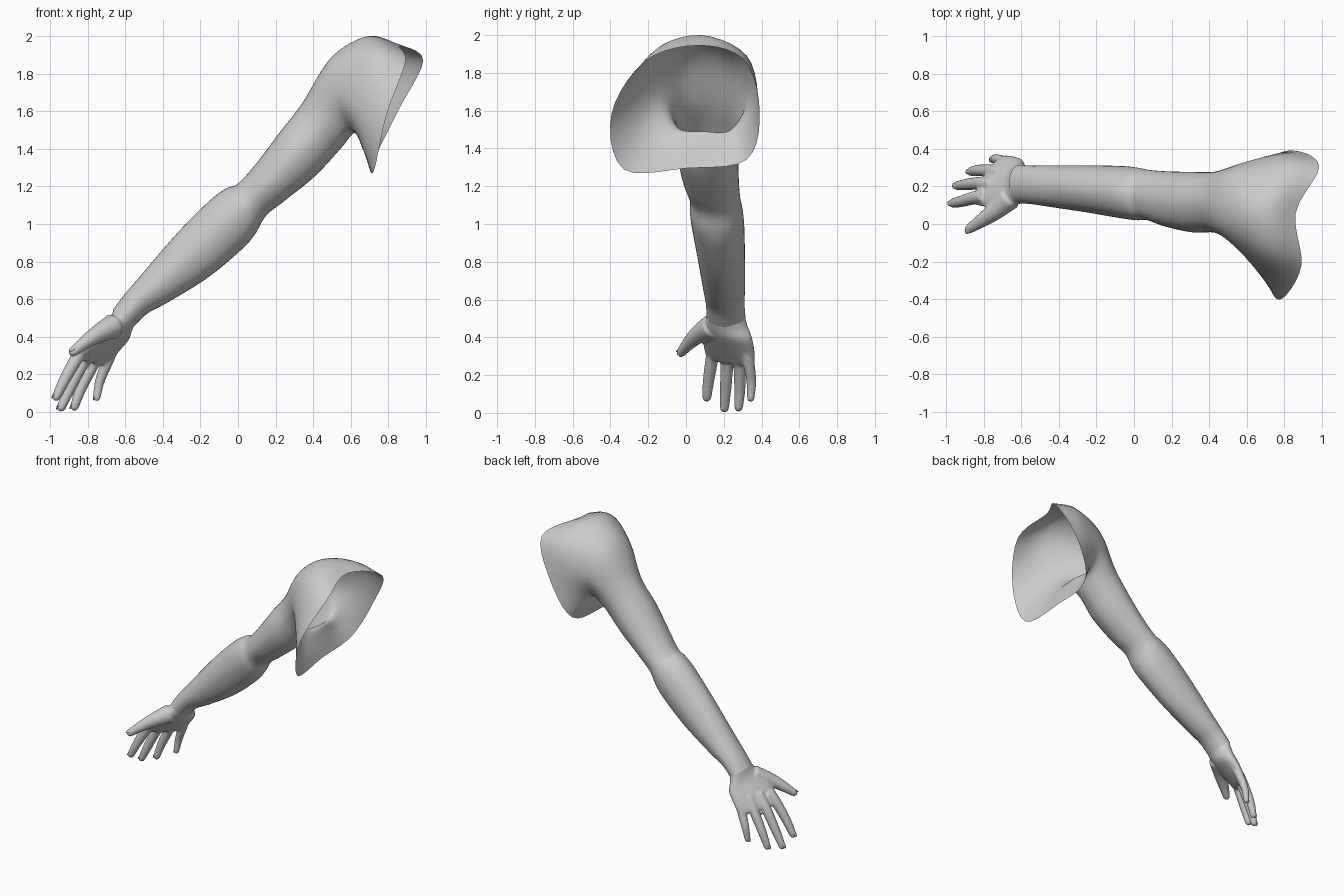
import bpy, bmesh, math
from mathutils import Vector as V

if "Cube" in bpy.data.objects:
    bpy.data.objects.remove(bpy.data.objects["Cube"])


def spline(pts, n, closed=False):
    """Catmull-Rom through pts with n steps per span."""
    k, out = len(pts), []
    for i in range(k if closed else k - 1):
        if closed:
            a, b, c, d = (pts[(i + j) % k] for j in (-1, 0, 1, 2))
        else:
            a, b, c, d = (pts[min(max(i + j, 0), k - 1)] for j in (-1, 0, 1, 2))
        for s in range(n):
            t = s / n
            out.append(0.5 * (2 * b + (c - a) * t + (2 * a - 5 * b + 4 * c - d) * t * t
                              + (3 * b - a - 3 * c + d) * t ** 3))
    return out if closed else out + [pts[-1]]


def ellipse(c, u, w, n=8):
    return [c + u * math.cos(2 * math.pi * i / n) + w * math.sin(2 * math.pi * i / n) for i in range(n)]


def loft(bm, rings, caps=False):
    vs = [[bm.verts.new(p) for p in r] for r in rings]
    n = len(vs[0])
    for a, b in zip(vs, vs[1:]):
        for i in range(n):
            bm.faces.new((a[i], a[(i + 1) % n], b[(i + 1) % n], b[i]))
    if caps:
        bm.faces.new(vs[0])
        bm.faces.new(vs[-1])


def finish(bm, name):
    bmesh.ops.recalc_face_normals(bm, faces=bm.faces)
    me = bpy.data.meshes.new(name)
    bm.to_mesh(me)
    bm.free()
    ob = bpy.data.objects.new(name, me)
    bpy.context.collection.objects.link(ob)
    for p in me.polygons:
        p.use_smooth = True
    return ob


def skin(rings, along, around):
    """Smooth control rings both around and along."""
    cols = [spline(list(c), along) for c in zip(*rings)]
    return [spline(list(r), around, True) for r in zip(*cols)]


# Arm sections: outer x, z, inner x, z, front y, back y
sections = [
    (-.665, .545, -.555, .455, .11, .315), (-.60, .63, -.48, .525, .105, .31),
    (-.51, .735, -.37, .585, .09, .312), (-.32, .955, -.16, .715, .06, .312),
    (-.15, 1.125, .02, .865, .03, .308), (-.06, 1.19, .09, .945, .02, .30),
    (0, 1.215, .15, 1.045, .02, .288), (.10, 1.325, .25, 1.125, -.015, .28),
    (.22, 1.485, .41, 1.255, -.045, .277), (.34, 1.64, .545, 1.40, -.048, .28)]
rings = []
for ux, uz, lx, lz, y0, y1 in sections:
    up, lo = V((ux, (y0 + y1) / 2, uz)), V((lx, (y0 + y1) / 2, lz))
    rings.append(ellipse((up + lo) / 2, (up - lo) / 2, V((0, (y0 - y1) / 2, 0))))

# Shoulder sections, from deltoid to open rim: top, front, armpit, back
shoulder = [
    [(.50, .10, 1.89), (.49, -.04, 1.82), (.53, -.11, 1.65), (.60, -.06, 1.51),
     (.625, .10, 1.49), (.61, .24, 1.50), (.58, .325, 1.66), (.53, .26, 1.83)],
    [(.70, .08, 2.0), (.70, -.16, 1.91), (.66, -.255, 1.62), (.67, -.20, 1.40),
     (.66, .06, 1.42), (.67, .28, 1.42), (.74, .37, 1.65), (.79, .32, 1.89)],
    [(.86, .06, 1.945), (.89, -.22, 1.86), (.79, -.395, 1.58), (.725, -.33, 1.29),
     (.70, 0, 1.295), (.72, .32, 1.34), (.85, .39, 1.60), (.985, .305, 1.87)]]
rings += [[V(p) for p in r] for r in shoulder]
bm = bmesh.new()
loft(bm, skin(rings, 6, 5))
finish(bm, "arm_and_shoulder")

# Palm sections: thumb-side edge, little-finger edge, half thickness
palm = [((-.60, .11, .515), (-.60, .312, .515), .069), ((-.64, .10, .49), (-.60, .325, .455), .066),
        ((-.69, .09, .46), (-.60, .345, .40), .063), ((-.77, .09, .395), (-.64, .36, .335), .052),
        ((-.84, .10, .325), (-.68, .365, .28), .038), ((-.86, .115, .29), (-.705, .36, .25), .027)]
rings = []
for a, b, t in palm:
    a, b = V(a), V(b)
    w = (a - b) / 2
    nrm = w.normalized().cross(V((-.5, .1, -.75)).normalized()).normalized()
    if nrm.x > 0:
        nrm = -nrm
    rings.append(ellipse((a + b) / 2, nrm * t, w))
bm = bmesh.new()
loft(bm, skin(rings, 3, 4), True)

# Fingers and thumb: joint positions and radius at each joint
digits = [
    ([(-.80, .15, .37), (-.855, .138, .29), (-.92, .12, .175), (-.968, .11, .075)], (.036, .035, .031, .024)),
    ([(-.75, .21, .37), (-.815, .217, .28), (-.892, .21, .13), (-.943, .203, .018)], (.036, .035, .031, .024)),
    ([(-.71, .27, .36), (-.765, .283, .265), (-.833, .285, .13), (-.872, .278, .022)], (.035, .034, .030, .023)),
    ([(-.66, .32, .35), (-.70, .334, .255), (-.736, .346, .16), (-.752, .342, .07)], (.033, .031, .026, .020)),
    ([(-.66, .14, .46), (-.745, .065, .415), (-.82, .012, .365), (-.882, -.03, .315)], (.066, .049, .036, .025))]
nails = []
for joints, radii in digits:
    path = spline([V(p) for p in joints], 6)
    rad = [r.x for r in spline([V((r, 0, 0)) for r in radii], 6)]
    tip = (path[-1] - path[-2]).normalized()
    end, r0 = path[-1], rad[-1]
    for a in (35, 65, 85):
        path.append(end + tip * r0 * (math.sin(math.radians(a)) - .3))
        rad.append(r0 * math.cos(math.radians(a)))
    path[-4] = end - tip * r0 * .3
    tube = []
    for i, (p, r) in enumerate(zip(path, rad)):
        d = (path[min(i + 1, len(path) - 1)] - path[max(i - 1, 0)]).normalized()
        side = d.cross(V((0, 1, 0))).normalized()
        tube.append(ellipse(p, side * r, d.cross(side) * r, 16))
    loft(bm, tube, True)
    back = V((-.8, 0, .6)) if joints[-1][1] > 0 else V((-.35, -.6, .7))
    back = (back - tip * back.dot(tip)).normalized()
    nails.append((end - tip * r0 * .35, tip, back, r0))

# Blend palm and digits into one surface
hand = finish(bm, "hand")
rm = hand.modifiers.new("blend", 'REMESH')
rm.mode = 'VOXEL'
rm.voxel_size = .008
rm.use_smooth_shade = True
sm = hand.modifiers.new("soften", 'SMOOTH')
sm.factor, sm.iterations = .5, 6

# Fingernails
bm = bmesh.new()
for c, tip, back, r in nails:
    side = tip.cross(back)
    made = bmesh.ops.create_uvsphere(bm, u_segments=12, v_segments=8, radius=1)
    for v in made["verts"]:
        q = v.co.copy()
        v.co = c + back * r * .82 + tip * q.x * r * .95 + side * q.y * r * .6 + back * q.z * r * .2
finish(bm, "fingernails")
